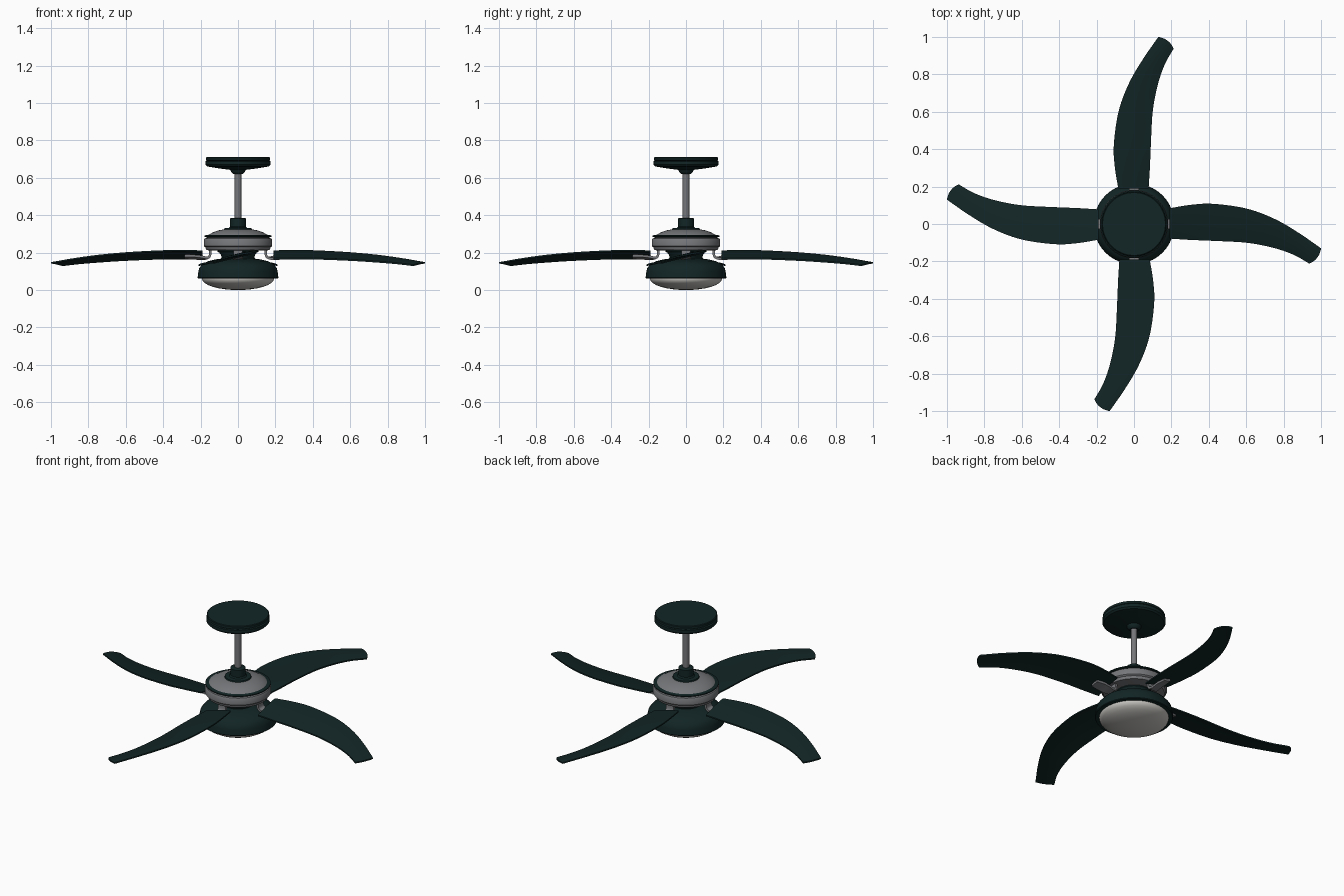
import bpy, bmesh, math
from mathutils import Vector, Matrix

if "Cube" in bpy.data.objects:
    bpy.data.objects.remove(bpy.data.objects["Cube"])


def material(name, rgb):
    m = bpy.data.materials.new(name)
    m.diffuse_color = (*rgb, 1)
    m.use_nodes = True
    m.node_tree.nodes["Principled BSDF"].inputs["Base Color"].default_value = m.diffuse_color
    return m


DARK = material("dark_teal", (0.006, 0.018, 0.018))
GREY = material("metal_grey", (0.18, 0.185, 0.195))
GLASS = material("frosted_glass", (0.56, 0.55, 0.52))


def finish(name, bm, mat, angle=35):
    bmesh.ops.recalc_face_normals(bm, faces=bm.faces)
    me = bpy.data.meshes.new(name)
    bm.to_mesh(me)
    bm.free()
    me.materials.append(mat)
    ob = bpy.data.objects.new(name, me)
    bpy.context.collection.objects.link(ob)
    bpy.ops.object.select_all(action='DESELECT')
    ob.select_set(True)
    bpy.context.view_layer.objects.active = ob
    bpy.ops.object.shade_smooth_by_angle(angle=math.radians(angle))
    return ob


def lathe(name, profile, mat, n=64):
    """Revolve (radius, z) points around z; both ends are capped."""
    bm = bmesh.new()
    rings = []
    for r, z in profile:
        rings.append([bm.verts.new((r * math.cos(2 * math.pi * i / n),
                                    r * math.sin(2 * math.pi * i / n), z)) for i in range(n)])
    for a, b in zip(rings, rings[1:]):
        for i in range(n):
            j = (i + 1) % n
            bm.faces.new((a[i], a[j], b[j], b[i]))
    bm.faces.new(rings[0])
    bm.faces.new(rings[-1])
    return finish(name, bm, mat)


def catmull(pts, steps):
    """Smooth curve through the points."""
    p = [Vector(q) for q in pts]
    p = [2 * p[0] - p[1]] + p + [2 * p[-1] - p[-2]]
    out = []
    for i in range(1, len(p) - 2):
        a, b, c, d = p[i - 1:i + 3]
        for k in range(steps):
            t = k / steps
            out.append(0.5 * (2 * b + (c - a) * t + (2 * a - 5 * b + 4 * c - d) * t * t
                              + (3 * b - a - 3 * c + d) * t ** 3))
    return out + [p[-2]]


def loft(name, sections, mat):
    """Skin closed sections and cap both ends."""
    bm = bmesh.new()
    rings = [[bm.verts.new(v) for v in s] for s in sections]
    n = len(rings[0])
    for a, b in zip(rings, rings[1:]):
        for i in range(n):
            j = (i + 1) % n
            bm.faces.new((a[i], a[j], b[j], b[i]))
    bm.faces.new(rings[0])
    bm.faces.new(rings[-1])
    return finish(name, bm, mat)


# ceiling canopy, ball joint and rod
lathe("ceiling_canopy", [(0.168, 0.71), (0.172, 0.707), (0.172, 0.694), (0.167, 0.691),
                         (0.175, 0.688), (0.175, 0.670), (0.166, 0.661), (0.10, 0.650),
                         (0.045, 0.643)], DARK)
lathe("hanger_ball", [(0.04, 0.655), (0.04, 0.640), (0.034, 0.628), (0.024, 0.620)], DARK, 40)
lathe("down_rod", [(0.018, 0.63), (0.018, 0.36)], GREY, 32)

# coupling on top of the motor
lathe("rod_coupling", [(0.036, 0.386), (0.042, 0.382), (0.042, 0.340), (0.048, 0.333),
                       (0.072, 0.331), (0.076, 0.318)], DARK, 48)

# motor housing: dome, dark seam disc, drum
lathe("motor_dome", [(0.07, 0.325), (0.105, 0.319), (0.135, 0.308), (0.158, 0.295),
                     (0.165, 0.288)], GREY)
lathe("motor_seam", [(0.174, 0.293), (0.180, 0.290), (0.180, 0.285), (0.168, 0.281)], DARK)
lathe("motor_drum", [(0.165, 0.286), (0.165, 0.279), (0.178, 0.276), (0.183, 0.268),
                     (0.183, 0.236), (0.178, 0.231), (0.174, 0.229), (0.174, 0.224),
                     (0.168, 0.214), (0.150, 0.211)], GREY)

# switch hub, light fitting and glass bowl
lathe("switch_hub", [(0.105, 0.214), (0.105, 0.205), (0.092, 0.19), (0.082, 0.155)], DARK)
lathe("light_fitting", [(0.085, 0.167), (0.12, 0.164), (0.16, 0.154), (0.19, 0.139),
                        (0.207, 0.118), (0.212, 0.098), (0.216, 0.066), (0.213, 0.062),
                        (0.19, 0.062)], DARK)
lathe("glass_bowl", [(0.192, 0.066)] +
      [(0.192 * math.cos(a), 0.06 - 0.06 * math.sin(a))
       for a in (math.radians(d) for d in (0, 10, 22, 34, 46, 58, 70, 80, 88))], GLASS)

# blade outline: upper (convex) and lower edges, for the blade along +x
lead = catmull([(0.19, 0.084, 0.208), (0.3, 0.102, 0.210), (0.42, 0.108, 0.208),
                (0.6, 0.083, 0.198), (0.75, 0.028, 0.184), (0.88, -0.047, 0.166),
                (1.0, -0.13, 0.145)], 6)
trail = catmull([(0.19, -0.078, 0.168), (0.3, -0.085, 0.168), (0.42, -0.090, 0.167),
                 (0.6, -0.100, 0.160), (0.74, -0.126, 0.151), (0.85, -0.163, 0.142),
                 (0.938, -0.212, 0.132)], 6)
ACROSS = 10


def blade_section(a, b, end):
    """Thin slightly crowned strip from edge a to edge b."""
    top, low = [], []
    for k in range(ACROSS + 1):
        t = k / ACROSS
        arch = 4 * t * (1 - t)
        p = a.lerp(b, t) + Vector((0.8, -0.6, 0)) * 0.014 * arch * end
        p.z += 0.004 * arch
        top.append(p + Vector((0, 0, 0.004)))
        low.append(p - Vector((0, 0, 0.004)))
    return top + low[::-1]


last = len(lead) - 1
blade_rings = [blade_section(a, b, max(0, i / last * 4 - 3))
               for i, (a, b) in enumerate(zip(lead, trail))]

# bracket strap: (radius, z, half width), bent from the motor out under the blade
strap = catmull([(0.148, 0.222, 0.025), (0.149, 0.190, 0.025), (0.158, 0.174, 0.025),
                 (0.180, 0.171, 0.026), (0.235, 0.176, 0.028), (0.285, 0.177, 0.022)], 4)
strap_rings = []
for i, p in enumerate(strap):
    d = strap[min(i + 1, len(strap) - 1)] - strap[max(i - 1, 0)]
    nrm = Vector((-d.y, d.x)).normalized() * 0.0065
    tilt = 0.23 * min(1, max(0, (p.x - 0.16) / 0.03))
    strap_rings.append([Vector((p.x + s * nrm.x, y, p.y + s * nrm.y + tilt * y))
                        for s, y in ((1, -p.z), (1, p.z), (-1, p.z), (-1, -p.z))])

# four blades with their brackets
for q in range(4):
    rot = Matrix.Rotation(q * math.pi / 2, 3, 'Z')
    loft(f"blade_{q + 1}", [[rot @ v for v in s] for s in blade_rings], DARK)
    loft(f"blade_bracket_{q + 1}", [[rot @ v for v in s] for s in strap_rings], GREY)
